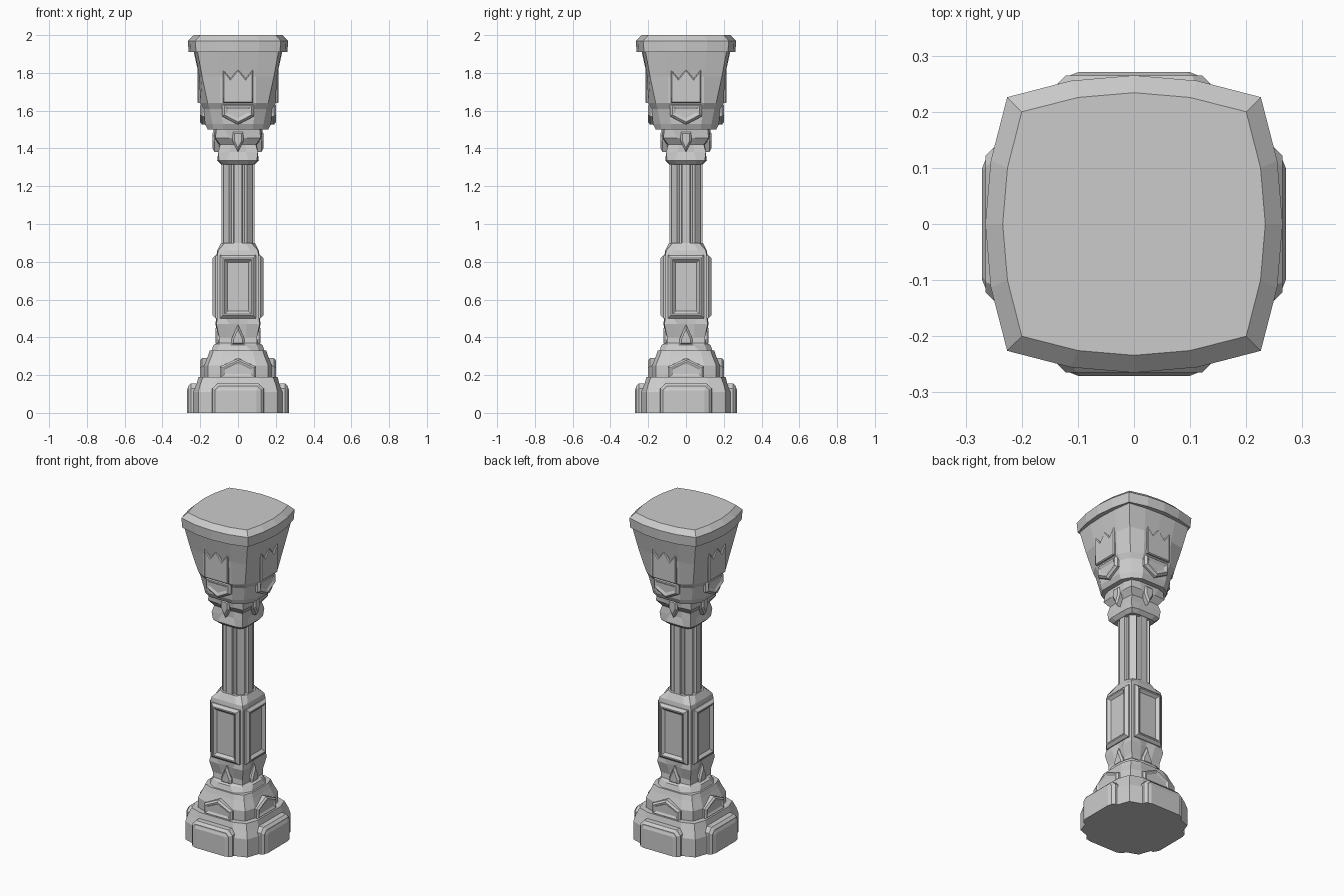
import bpy, bmesh, math
from mathutils import Matrix, Vector

if "Cube" in bpy.data.objects:
    bpy.data.objects.remove(bpy.data.objects["Cube"])

stone = bpy.data.materials.new("grey stone")
stone.use_nodes = True
stone.diffuse_color = (0.6, 0.6, 0.6, 1)
stone.node_tree.nodes["Principled BSDF"].inputs["Base Color"].default_value = stone.diffuse_color

QUARTER_TURNS = [Matrix.Rotation(math.radians(angle), 3, "Z") for angle in range(0, 360, 90)]


def finish(name, bm):
    bmesh.ops.recalc_face_normals(bm, faces=bm.faces)
    mesh = bpy.data.meshes.new(name)
    bm.to_mesh(mesh)
    bm.free()
    mesh.materials.append(stone)
    part = bpy.data.objects.new(name, mesh)
    bpy.context.collection.objects.link(part)


def loft(name, rings):
    """Skin a stack of closed point rings and cap both ends."""
    bm = bmesh.new()
    loops = [[bm.verts.new(point) for point in ring] for ring in rings]
    for low, high in zip(loops, loops[1:]):
        for i in range(len(low)):
            bm.faces.new((low[i - 1], low[i], high[i], high[i - 1]))
    bm.faces.new(loops[0])
    bm.faces.new(loops[-1])
    finish(name, bm)


def level(height, corner, middle, flat=0.6, fullness=1):
    """Square ring with sharp corners and bowed or stepped-out sides."""
    side = corner + (middle - corner) * fullness
    quarter = [(-corner, -corner), (-corner * flat, -side), (0, -middle), (corner * flat, -side)]
    return [turn @ Vector((x, y, height)) for turn in QUARTER_TURNS for x, y in quarter]


def plates(name, half_outline, surface, thickness, bevel, sink=0.0):
    """The same bevelled plate on all four sides, with an optional sunken field."""
    outline = half_outline + [(-x, z) for x, z in reversed(half_outline) if x]
    steps = [(bevel / 20, thickness), (bevel, bevel)]
    if sink:
        steps += [(bevel / 2, 0), (bevel, -sink)]
    bm = bmesh.new()
    for turn in QUARTER_TURNS:
        face = bm.faces.new([bm.verts.new(turn @ Vector((x, -surface, z))) for x, z in outline])
        face.normal_update()
        if face.normal.dot(turn @ Vector((0, -1, 0))) < 0:
            face.normal_flip()
        for inset, rise in steps:
            bmesh.ops.inset_individual(bm, faces=[face], thickness=inset, depth=rise,
                                       use_even_offset=True)
    # Keep the feet of ground-standing plates on the floor
    if min(z for x, z in outline) == 0:
        for vert in bm.verts:
            if vert.co.z < bevel * 4:
                vert.co.z = 0
    finish(name, bm)


def shield(half, base, shoulder, tip):
    """Half outline running from a flat base past the shoulder to a centre tip."""
    return [(half, base), (half, shoulder), (0, tip)]


def fluted_ring(height, radius, flutes=8):
    """Broad flat ridges separated by narrow grooves."""
    groove = radius * 0.84
    profile = [(-0.3, radius), (0.3, radius), (0.4, groove), (0.6, groove)]
    ring = []
    for i in range(flutes):
        for offset, reach in profile:
            angle = math.tau * (i + offset) / flutes
            ring.append((reach * math.cos(angle), reach * math.sin(angle), height))
    return ring


# Plinth with chamfered shoulders
loft("plinth", [
    level(height=0, corner=0.21, middle=0.24),
    level(height=0.11, corner=0.21, middle=0.24),
    level(height=0.15, corner=0.2, middle=0.22),
    level(height=0.19, corner=0.185, middle=0.21),
])
panel_half, panel_top, panel_cut = 0.137, 0.157, 0.027
plates("plinth_panels",
       [(panel_half, 0), (panel_half, panel_top - panel_cut), (panel_half - panel_cut, panel_top)],
       surface=0.2, thickness=0.05, bevel=0.015, sink=-0.006)

# Second step with pointed shields
loft("plinth_upper_step", [
    level(height=0.18, corner=0.16, middle=0.18),
    level(height=0.25, corner=0.16, middle=0.18),
    level(height=0.3, corner=0.14, middle=0.16),
    level(height=0.33, corner=0.13, middle=0.15),
])
plates("step_shields", shield(half=0.095, base=0.18, shoulder=0.245, tip=0.29),
       surface=0.15, thickness=0.04, bevel=0.01, sink=0.006)

# Waisted lower neck with a leaf on each side
loft("lower_neck", [
    level(height=0.33, corner=0.11, middle=0.14),
    level(height=0.36, corner=0.1, middle=0.13, flat=0.4),
    level(height=0.37, corner=0.1, middle=0.105, flat=0.4),
    level(height=0.4, corner=0.1, middle=0.1, flat=0.4),
    level(height=0.47, corner=0.115, middle=0.105, flat=0.4, fullness=-0.5),
    level(height=0.5, corner=0.11, middle=0.115),
])
plates("lower_leaves", shield(half=0.035, base=0.36, shoulder=0.39, tip=0.47),
       surface=0.095, thickness=0.015, bevel=0.01)

# Block with sunken rectangular panels
loft("panel_block", [
    level(height=0.5, corner=0.11, middle=0.115),
    level(height=0.83, corner=0.11, middle=0.115),
    level(height=0.86, corner=0.105, middle=0.11),
    level(height=0.9, corner=0.07, middle=0.09),
])
plates("block_panels", [(0.095, 0.5), (0.095, 0.835)],
       surface=0.1, thickness=0.02, bevel=0.015, sink=0.015)

# Fluted shaft
loft("shaft", [fluted_ring(height, radius=0.09) for height in (0.88, 1.34)])

# Flared upper neck with a small leaf on each side
loft("upper_neck", [
    level(height=1.315, corner=0.08, middle=0.09),
    level(height=1.335, corner=0.1, middle=0.11),
    level(height=1.38, corner=0.105, middle=0.1, flat=0.4),
    level(height=1.42, corner=0.095, middle=0.1, flat=0.4),
    level(height=1.455, corner=0.12, middle=0.125, flat=0.4),
    level(height=1.5, corner=0.115, middle=0.13),
])
plates("upper_leaves", shield(half=0.03, base=1.49, shoulder=1.44, tip=1.38),
       surface=0.1, thickness=0.025, bevel=0.01)

# Flared capital with hanging shields and zigzag leaves
loft("capital", [
    level(height=1.5, corner=0.13, middle=0.16),
    level(height=1.53, corner=0.135, middle=0.175),
    level(height=1.61, corner=0.15, middle=0.18),
    level(height=1.64, corner=0.16, middle=0.2),
    level(height=1.78, corner=0.19, middle=0.205, flat=0.5),
    level(height=1.915, corner=0.215, middle=0.235, flat=0.5, fullness=0.75),
])
plates("capital_shields", shield(half=0.085, base=1.64, shoulder=1.57, tip=1.525),
       surface=0.15, thickness=0.04, bevel=0.012, sink=0.006)
leaf_half, leaf_top = 0.08, 1.82
plates("capital_leaves",
       [(leaf_half, 1.64), (leaf_half, leaf_top), (leaf_half / 2, leaf_top - 0.05), (0, leaf_top)],
       surface=0.185, thickness=0.025, bevel=0.005)

# Bowed top slab with a bevelled rim
loft("top_slab", [
    level(height=1.91, corner=0.222, middle=0.262, flat=0.5, fullness=0.75),
    level(height=1.97, corner=0.226, middle=0.265, flat=0.5, fullness=0.75),
    level(height=2, corner=0.2, middle=0.234, flat=0.5, fullness=0.75),
])
